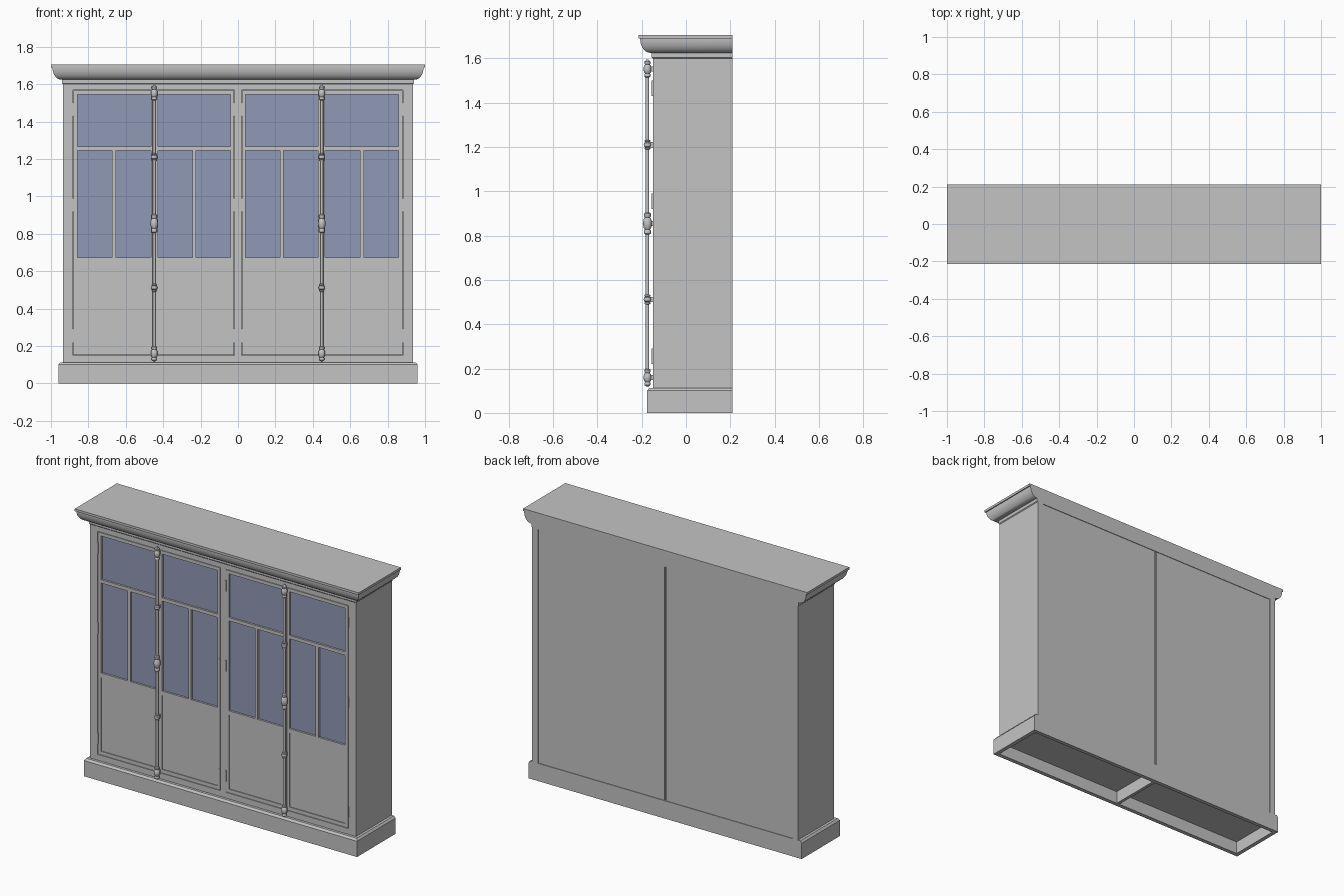
import bpy, bmesh, math

if "Cube" in bpy.data.objects:
    bpy.data.objects.remove(bpy.data.objects["Cube"], do_unlink=True)


def material(name, rgb):
    mat = bpy.data.materials.new(name)
    mat.use_nodes = True
    mat.diffuse_color = (*rgb, 1)
    mat.node_tree.nodes["Principled BSDF"].inputs["Base Color"].default_value = (*rgb, 1)
    return mat


GREY = material("painted grey", (0.55, 0.55, 0.55))
GLASS = material("blue glass", (0.28, 0.32, 0.47))

BX, FRONT, BACK = 0.935, -0.15, 0.21      # carcass half width, front and back
LOW, HIGH = 0.113, 1.62                   # carcass bottom and top


def finish(name, bm, mat, smooth=False):
    bmesh.ops.recalc_face_normals(bm, faces=bm.faces)
    mesh = bpy.data.meshes.new(name)
    bm.to_mesh(mesh)
    bm.free()
    mesh.materials.append(mat)
    if smooth:
        mesh.polygons.foreach_set("use_smooth", [True] * len(mesh.polygons))
        mesh.set_sharp_from_angle(angle=math.radians(35))
    obj = bpy.data.objects.new(name, mesh)
    bpy.context.collection.objects.link(obj)
    return obj


def boxes(name, spans, mat=GREY):
    """One object made of boxes, each given as (x range, y range, z range)."""
    bm = bmesh.new()
    for span in spans:
        made = bmesh.ops.create_cube(bm, size=1)["verts"]
        for v in made:
            v.co = [lo + (c + 0.5) * (hi - lo) for c, (lo, hi) in zip(v.co, span)]
    return finish(name, bm, mat)


def both(spans):
    """Spans plus their copies mirrored across x."""
    return spans + [((-x[1], -x[0]), y, z) for x, y, z in spans]


def loft(bm, rings):
    rows = [[bm.verts.new(p) for p in ring] for ring in rings]
    n = len(rows[0])
    for a, b in zip(rows, rows[1:]):
        for i in range(n):
            j = (i + 1) % n
            bm.faces.new((a[i], a[j], b[j], b[i]))
    bm.faces.new(rows[0])
    bm.faces.new(rows[-1])


def moulding(name, profile):
    """Mitred moulding round front and sides; rows are (offset, z, back inset)."""
    bm = bmesh.new()
    loft(bm, [[(-BX - o, BACK - b, z), (-BX - o, FRONT - o, z),
               (BX + o, FRONT - o, z), (BX + o, BACK - b, z)] for o, z, b in profile])
    return finish(name, bm, GREY, True)


# Cornice with a rounded ovolo under a flat cap
ovolo = [(0.012 + 0.045 * math.sin(t), 1.69 - 0.065 * math.cos(t), 0)
         for t in (math.pi / 2 * i / 10 for i in range(11))]
moulding("cornice", [(0, 1.6, 0), (0.005, 1.605, 0), (0.005, 1.625, 0)] + ovolo
         + [(0.064, 1.69, 0), (0.064, 1.705, 0)])

# Plinth, hollow underneath, with a middle divider
moulding("plinth", [(0, 0.08, 0.025), (0, 0, 0.025), (0.026, 0, 0),
                    (0.026, 0.1, 0), (0.016, LOW, 0)])
boxes("plinth_divider", [((-0.01, 0.01), (FRONT, BACK - 0.02), (0, 0.085))])

# Carcass: sides, back panels with a centre groove, partition
tall = (LOW, HIGH)
boxes("side_panels", both([((BX - 0.04, BX), (FRONT, BACK), tall)]))
boxes("back_panels", both([((0.006, BX - 0.04), (0.19, BACK - 0.004), tall)]))
boxes("partition", [((-0.02, 0.02), (FRONT + 0.02, 0.197), tall)])

# Face frame round the doors
depth = (FRONT, FRONT + 0.03)
DOOR_X, DOOR_Z = 0.883, (0.15, 1.569)
boxes("face_frame", both([((DOOR_X, BX - 0.04), depth, tall)]) + [
    ((-0.019, 0.019), depth, tall),
    ((-DOOR_X, DOOR_X), depth, (LOW, DOOR_Z[0])),
    ((-DOOR_X, DOOR_X), depth, (DOOR_Z[1], HIGH))])

# Doors: (leaf range, opening range, glazing bar range)
leaves = [((0.022, 0.447), (0.04, 0.428), (0.224, 0.244)),
          ((0.449, 0.88), (0.466, 0.858), (0.652, 0.673))]
rails = [(0.153, 0.176), (0.647, 0.674), (1.246, 1.267), (1.545, 1.566)]
frame, panels, panes = [], [], []
for (x0, x1), (a, b), bar in leaves:
    height = (rails[0][0], rails[-1][1])
    frame += [((x0, a), depth, height), ((b, x1), depth, height)]
    frame += [((a, b), depth, r) for r in rails]
    frame.append((bar, depth, (rails[1][1], rails[2][0])))
    panels.append(((a, b), (FRONT + 0.005, FRONT + 0.022), (rails[0][1], rails[1][0])))
    glass_y = (FRONT + 0.012, FRONT + 0.018)
    panes.append(((a, b), glass_y, (rails[2][1], rails[3][0])))
    for span in ((a, bar[0]), (bar[1], b)):
        panes.append((span, glass_y, (rails[1][1], rails[2][0])))
boxes("door_frames", both(frame))
boxes("door_lower_panels", both(panels))
boxes("door_glass", both(panes), GLASS)

# Hinges at the outer and inner door edges
boxes("hinges", both([((x - 0.004, x + 0.004), (FRONT - 0.006, FRONT + 0.002), (z, z + 0.07))
                      for x in (0.881, 0.021) for z in (0.22, 0.92, 1.43)]))


# Turned locking rods with collars and finials
def collar(z, half, radius):
    """Beaded knob outline as (radius, z)."""
    shape = [(-1, 0.5), (-0.9, 0.75), (-0.65, 0.75), (-0.55, 0.6), (-0.35, 0.9), (0, 1),
             (0.35, 0.9), (0.55, 0.6), (0.65, 0.75), (0.9, 0.75), (1, 0.5)]
    return [(radius * r, z + half * t) for t, r in shape]


ROD_R, ROD_Y = 0.008, -0.174
knobs = [(0.16, 0.038, 0.018), (0.512, 0.022, 0.017), (0.855, 0.05, 0.02),
         (1.21, 0.022, 0.017), (1.552, 0.038, 0.018)]
outline = [(0.004, 0.118)]
for knob in knobs:
    pts = collar(*knob)
    outline += [(ROD_R, pts[0][1])] + pts + [(ROD_R, pts[-1][1])]
outline.append((0.004, 1.596))
for side, x in (("right", -0.448), ("left", 0.448)):
    bm = bmesh.new()
    loft(bm, [[(x + r * math.cos(i * math.tau / 16), ROD_Y + r * math.sin(i * math.tau / 16), z)
               for i in range(16)] for r, z in outline])
    finish(side + "_locking_rod", bm, GREY, True)

# Small mounts holding the rods to the doors
boxes("rod_mounts", both([((0.441, 0.455), (ROD_Y, FRONT + 0.002), (z - 0.012, z + 0.012))
                          for z, _, _ in knobs]))
